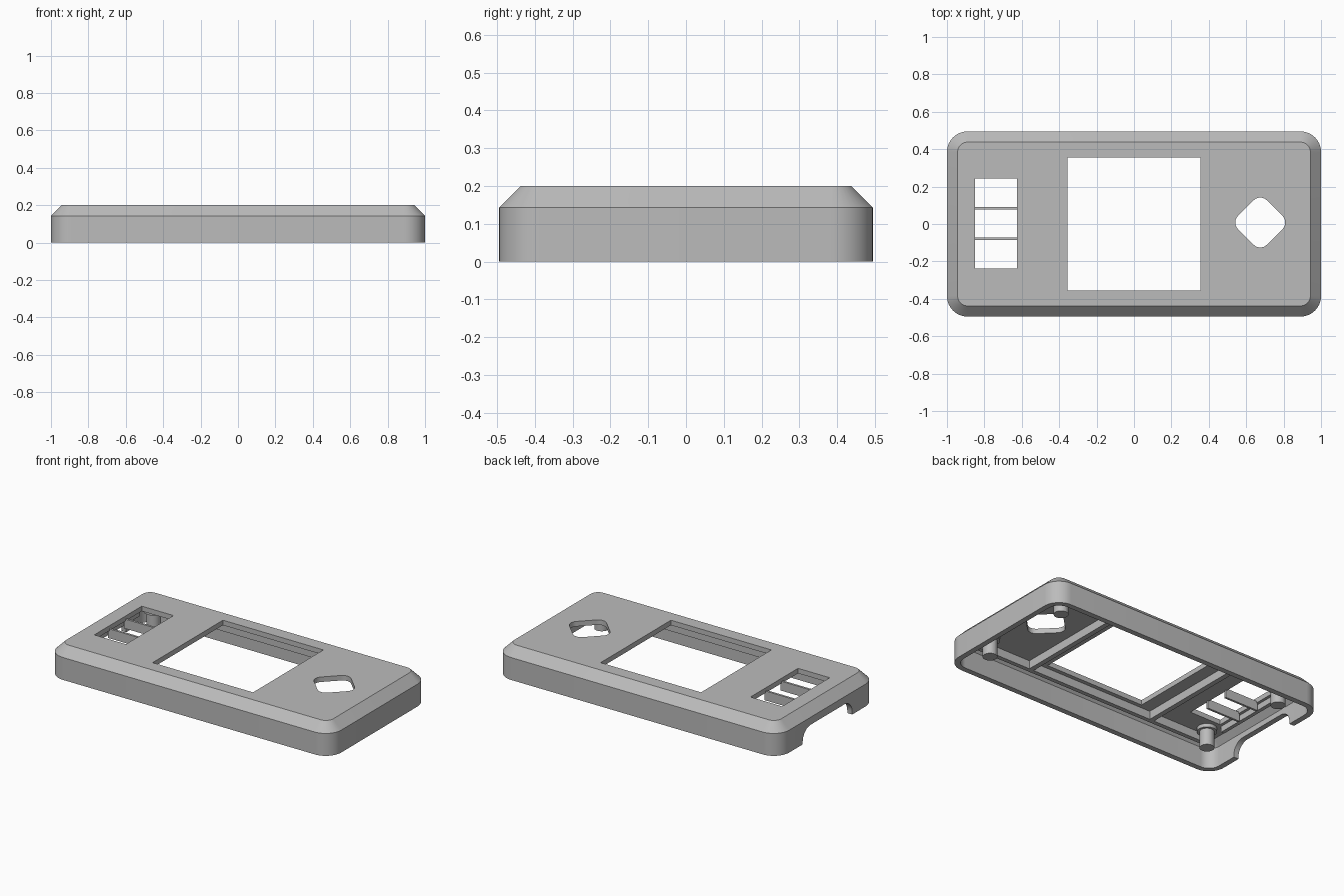
import bpy, bmesh, math
from mathutils import Matrix, Vector

cube = bpy.data.objects.get("Cube")
if cube:
    bpy.data.objects.remove(cube, do_unlink=True)

grey = bpy.data.materials.new("plain grey plastic")
grey.use_nodes = True
colour = (0.5, 0.5, 0.5, 1)
grey.diffuse_color = colour
grey.node_tree.nodes["Principled BSDF"].inputs["Base Color"].default_value = colour


def rounded_loop(hx, hy, r, seg=10):
    """Outline of a rounded rectangle, counter-clockwise."""
    if r <= 0:
        return [(hx, hy), (-hx, hy), (-hx, -hy), (hx, -hy)]
    points = []
    for i, (sx, sy) in enumerate([(1, 1), (-1, 1), (-1, -1), (1, -1)]):
        for k in range(seg + 1):
            a = math.pi / 2 * (i + k / seg)
            points.append((sx * (hx - r) + r * math.cos(a), sy * (hy - r) + r * math.sin(a)))
    return points


def loft(name, sections, matrix=Matrix()):
    """Closed solid through rounded rectangles (half x, half y, radius, z)."""
    bm = bmesh.new()
    loops = [[bm.verts.new((x, y, z)) for x, y in rounded_loop(hx, hy, r)]
             for hx, hy, r, z in sections]
    n = len(loops[0])
    for low, high in zip(loops, loops[1:]):
        for i in range(n):
            j = (i + 1) % n
            bm.faces.new((low[i], low[j], high[j], high[i]))
    bm.faces.new(loops[0][::-1])
    bm.faces.new(loops[-1])
    bm.transform(matrix)
    bmesh.ops.recalc_face_normals(bm, faces=bm.faces)
    mesh = bpy.data.meshes.new(name)
    bm.to_mesh(mesh)
    bm.free()
    mesh.materials.append(grey)
    obj = bpy.data.objects.new(name, mesh)
    bpy.context.collection.objects.link(obj)
    return obj


def box(name, x, y, hx, hy, z0, z1):
    return loft(name, [(hx, hy, 0, z0), (hx, hy, 0, z1)], Matrix.Translation((x, y, 0)))


def select(obj):
    bpy.ops.object.select_all(action='DESELECT')
    obj.select_set(True)
    bpy.context.view_layer.objects.active = obj


def cut(target, cutter):
    cutter.hide_render = True
    mod = target.modifiers.new("cut", 'BOOLEAN')
    mod.operation = 'DIFFERENCE'
    mod.solver = 'EXACT'
    mod.object = cutter
    select(target)
    bpy.ops.object.modifier_apply(modifier=mod.name)
    bpy.data.objects.remove(cutter, do_unlink=True)


def smooth(obj):
    select(obj)
    bpy.ops.object.shade_smooth_by_angle(angle=math.radians(30))


# Chamfered outer shell, hollow from below
HY, CH, R, TOP = 0.495, 0.057, 0.11, 0.2
WALL, UNDER = 0.035, 0.168
shell = loft("case_shell", [(1, HY, R, 0), (1, HY, R, TOP - CH),
                            (1 - CH, HY - CH, R - CH, TOP)])
cut(shell, loft("cavity", [(1 - WALL, HY - WALL, R - WALL, -0.1),
                           (1 - WALL, HY - WALL, R - WALL, 0.13),
                           (0.93, HY - 0.07, R - 0.07, UNDER)]))

# Openings through the top plate
cut(shell, box("screen_opening", 0, 0, 0.355, 0.355, 0.05, 0.3))
cut(shell, box("button_opening", -0.738, 0.003, 0.112, 0.24, 0.05, 0.3))
turn = Matrix.Translation((0.675, 0.008, 0)) @ Matrix.Rotation(math.pi / 4, 4, 'Z')
cut(shell, loft("pad_opening", [(0.109, 0.109, 0.05, 0.05), (0.109, 0.109, 0.05, 0.3)], turn))

# Rounded notch in the right end wall
upright = Matrix.Rotation(math.pi / 2, 4, 'Y')
cut(shell, loft("end_notch", [(0.095, 0.25, 0.08, -1.1), (0.095, 0.25, 0.08, -0.94)], upright))
smooth(shell)

# Bars dividing the three buttons
for i, y in enumerate((-0.078, 0.084)):
    box(f"button_bar_{i + 1}", -0.738, y, 0.12, 0.007, 0.12, 0.18)

# Stiffening ribs under the plate
for side, s in (("left", 1), ("right", -1)):
    box(f"screen_rib_{side}", s * 0.455, 0, 0.016, 0.39, 0.115, UNDER + 0.01)
    box(f"end_rib_{side}", s * 0.88, 0, 0.012, 0.25, 0.13, UNDER + 0.01)
for side, s in (("back", 1), ("front", -1)):
    box(f"long_rib_{side}", 0, s * 0.395, 0.87, 0.014, 0.115, UNDER + 0.01)

# Mounting posts with collars
for end, sx in (("left", 1), ("right", -1)):
    for side, sy in (("back", 1), ("front", -1)):
        r, c = 0.043, 0.058
        post = loft(f"post_{side}_{end}",
                    [(r, r, r * 0.999, 0.038), (r, r, r * 0.999, 0.145),
                     (c, c, c * 0.999, 0.145), (c, c, c * 0.999, UNDER + 0.01)],
                    Matrix.Translation((sx * 0.82, sy * 0.32, 0)))
        smooth(post)
